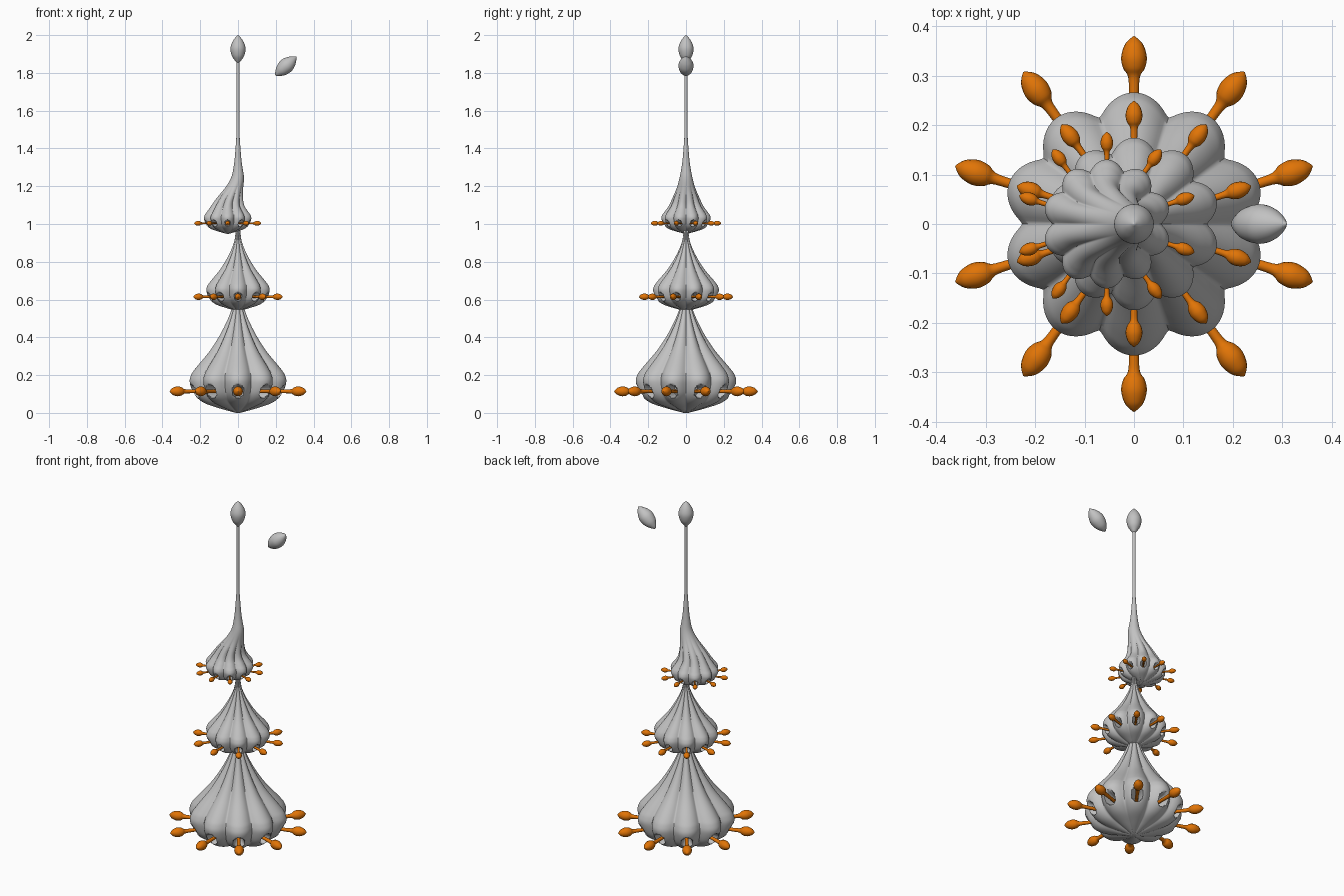
import bpy, bmesh
from math import sin, cos, pi, hypot, radians
from mathutils import Matrix, Vector

cube = bpy.data.objects.get("Cube")
if cube:
    bpy.data.objects.remove(cube, do_unlink=True)


def material(name, colour):
    mat = bpy.data.materials.new(name)
    mat.use_nodes = True
    mat.diffuse_color = colour
    mat.node_tree.nodes["Principled BSDF"].inputs["Base Color"].default_value = colour
    return mat


GREY = material("pale grey", (0.54, 0.54, 0.54, 1))
ORANGE = material("orange", (0.75, 0.175, 0.002, 1))
LOBES = 10


def smooth(t):
    t = max(0.0, min(1.0, t))
    return t * t * (3 - 2 * t)


def resample(points, steps):
    """Catmull-Rom curve through (height, radius) points."""
    p = [Vector(q) for q in points]
    p = [2 * p[0] - p[1]] + p + [2 * p[-1] - p[-2]]
    out = []
    for a, b, c, d in zip(p, p[1:], p[2:], p[3:]):
        for i in range(steps):
            t = i / steps
            out.append(0.5 * (2 * b + (c - a) * t + (2 * a - 5 * b + 4 * c - d) * t ** 2
                              + (3 * b - a - 3 * c + d) * t ** 3))
    return out + [p[-2]]


def skin(name, rings, mat):
    """Join rings of points into one closed, smooth-shaded object."""
    bm = bmesh.new()
    loops = [[bm.verts.new(co) for co in ring] for ring in rings]
    for low, high in zip(loops, loops[1:]):
        for i in range(len(low)):
            j = (i + 1) % len(low)
            bm.faces.new((low[i], low[j], high[j], high[i]))
    bm.faces.new(loops[0][::-1])
    bm.faces.new(loops[-1])
    mesh = bpy.data.meshes.new(name)
    bm.to_mesh(mesh)
    bm.free()
    mesh.materials.append(mat)
    obj = bpy.data.objects.new(name, mesh)
    bpy.context.collection.objects.link(obj)
    bpy.ops.object.select_all(action="DESELECT")
    obj.select_set(True)
    bpy.context.view_layer.objects.active = obj
    bpy.ops.object.shade_smooth_by_angle(angle=radians(60))
    return obj


def lathe(name, points, mat, sides=20, steps=4):
    rings = [[(max(r, 0.0005) * cos(2 * pi * i / sides), max(r, 0.0005) * sin(2 * pi * i / sides), z)
              for i in range(sides)] for z, r in resample(points, steps)]
    return skin(name, rings, mat)


# Bell outline from the pointed underside to the widest rim
RIM = [(0, 0.012), (0.025, 0.105), (0.055, 0.19), (0.1, 0.242), (0.16, 0.265), (0.2, 0.258), (0.24, 0.23)]
NECK = [(0.335, 0.15), (0.44, 0.084), (0.55, 0.035), (0.65, 0.018)]
LONG_NECK = [(0.3, 0.188), (0.384, 0.148), (0.527, 0.09), (0.73, 0.046), (0.935, 0.026), (1.14, 0.017),
             (1.91, 0.016)]
STALK_Z = 0.114


def bell(name, base, scale, neck, fade, lean):
    """Ten-lobed bell with a socket in the middle of each lobe."""
    sides = LOBES * 20
    step = 2 * pi / LOBES
    rings = []
    for z, radius in resample(RIM + neck, 7):
        height = base + z * scale
        centre = lean * (1 - smooth((height - 1.08) / 0.19))
        flute = (0.18 + 0.08 * smooth((0.1 - z) / 0.1)) * (1 - smooth((z - fade) / 0.3))
        ring = []
        for i in range(sides):
            a = 2 * pi * i / sides
            # angle from the nearest lobe centre, one lobe pointing at +y
            off = (a - pi / 2 + step / 2) % step - step / 2
            wave = (cos(LOBES / 2 * off) ** 2 + 0.01) ** 0.38
            r = radius * (1 - flute * (1 - wave))
            d = hypot(off * radius / 0.027, (z - STALK_Z) / 0.03)
            r = max(r - 0.08 * smooth((1.15 - d) / 0.4), 0.005)
            ring.append((centre + r * scale * cos(a), r * scale * sin(a), height))
        rings.append(ring)
    skin(name, rings, GREY)


# Stamen outline: thin stalk ending in a pointed bud
STAMEN = [(0.15, 0.009), (0.22, 0.009), (0.265, 0.01), (0.298, 0.012), (0.315, 0.022),
          (0.337, 0.026), (0.36, 0.02), (0.372, 0.011), (0.38, 0.001)]


def stamens(name, base, scale, x):
    for k in range(LOBES):
        a = pi / 2 + 2 * pi * k / LOBES
        obj = lathe(f"{name}_{k + 1}", STAMEN, ORANGE, sides=16)
        obj.matrix_world = (Matrix.Translation((x, 0, base + STALK_Z * scale)) @ Matrix.Rotation(a, 4, "Z")
                            @ Matrix.Rotation(pi / 2, 4, "Y") @ Matrix.Scale(scale, 4))


# Three stacked tiers, the last leaning and drawn out into the stem
for tier, base, scale, neck, fade, lean in (("lower", 0.0, 1.0, NECK, 0.65, 0.0),
                                            ("middle", 0.54, 0.655, NECK, 0.65, 0.0),
                                            ("upper", 0.948, 0.49, LONG_NECK, 0.3, -0.055)):
    bell(f"{tier}_bell", base, scale, neck, fade, lean)
    stamens(f"{tier}_stamen", base, scale, lean)

# Bud on the stem tip and the loose bud beside it
BUD = [(0, 0.005), (0.015, 0.018), (0.04, 0.033), (0.075, 0.04), (0.105, 0.033), (0.13, 0.018), (0.148, 0.001)]
lathe("top_bud", BUD, GREY, 28, 5).location = (0, 0, 1.852)
loose = lathe("loose_bud", BUD, GREY, 28, 5)
loose.location = (0.199, 0, 1.787)
loose.rotation_euler = (0, radians(48), 0)
